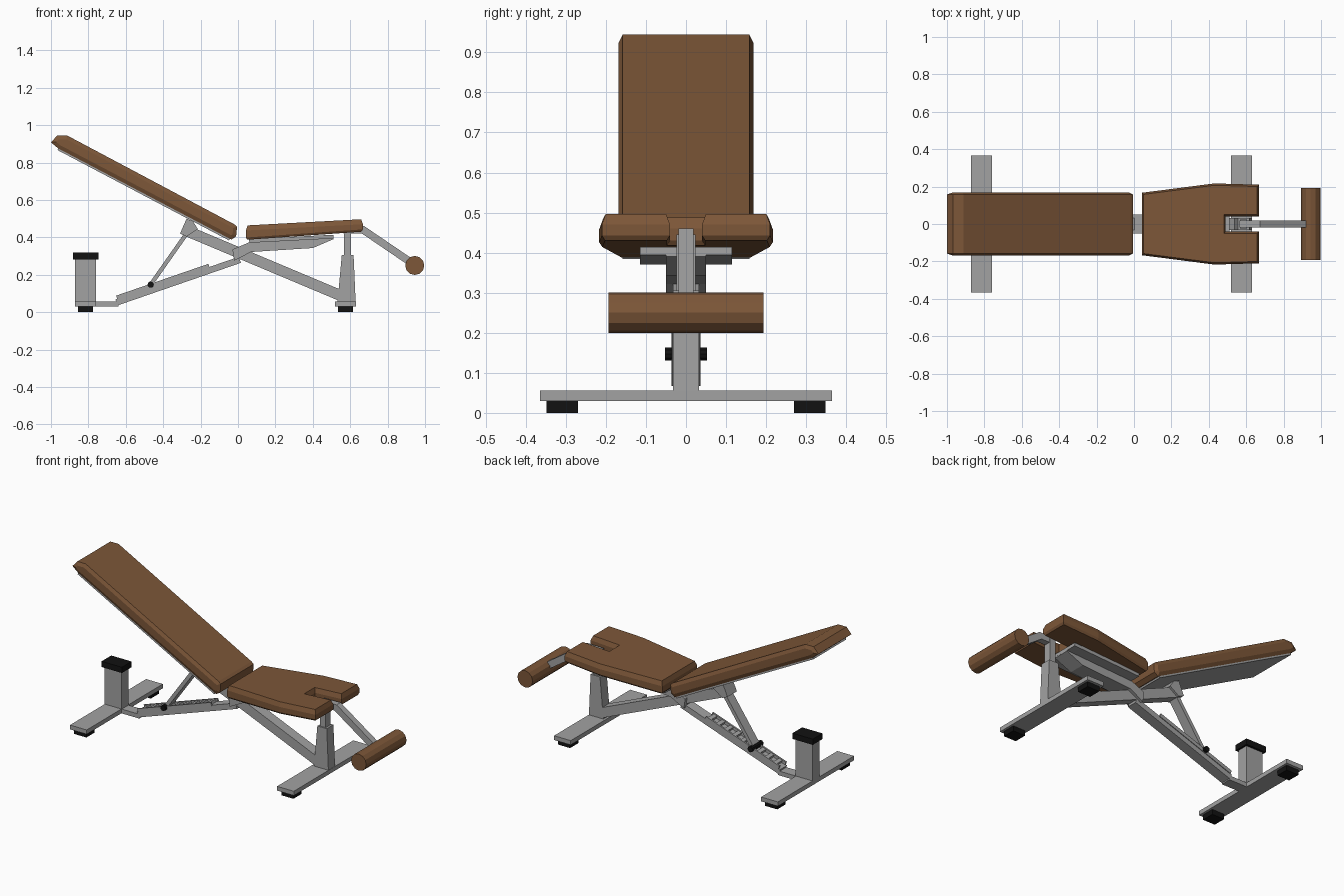
import bpy, bmesh, math
from mathutils import Vector

if "Cube" in bpy.data.objects:
    bpy.data.objects.remove(bpy.data.objects["Cube"])


def material(name, rgb):
    m = bpy.data.materials.new(name)
    m.diffuse_color = (*rgb, 1)
    m.use_nodes = True
    m.node_tree.nodes["Principled BSDF"].inputs["Base Color"].default_value = m.diffuse_color
    return m


BROWN = material("brown leather", (0.205, 0.095, 0.040))
GREY = material("grey steel", (0.36, 0.36, 0.36))
BLACK = material("black rubber", (0.006, 0.006, 0.006))


def inset(poly, d):
    """Move every edge of a counter-clockwise polygon inwards by d."""
    out = []
    n = len(poly)
    for i in range(n):
        a, b, c = (Vector(poly[(i + k) % n]) for k in (-1, 0, 1))
        e, f = (b - a).normalized(), (c - b).normalized()
        n1, n2 = Vector((-e.y, e.x)), Vector((-f.y, f.x))
        out.append(b + (n1 + n2) * d / (1 + n1.dot(n2)))
    return out


def loft(name, rings, mat):
    """Skin a stack of equally sized vertex rings and cap both ends."""
    bm = bmesh.new()
    vs = [[bm.verts.new(p) for p in r] for r in rings]
    n = len(vs[0])
    for a, b in zip(vs, vs[1:]):
        for i in range(n):
            j = (i + 1) % n
            bm.faces.new((a[i], a[j], b[j], b[i]))
    bm.faces.new(vs[0][::-1])
    bm.faces.new(vs[-1])
    bmesh.ops.recalc_face_normals(bm, faces=bm.faces)
    me = bpy.data.meshes.new(name)
    bm.to_mesh(me)
    bm.free()
    me.materials.append(mat)
    ob = bpy.data.objects.new(name, me)
    bpy.context.collection.objects.link(ob)
    return ob


def prism(name, pts, y0, y1, mat, chamfer=None):
    """Side profile (x, z) extruded from y0 to y1, optional (width, inset) chamfer."""
    steps = [(y0, 0), (y1, 0)]
    if chamfer:
        w, d = chamfer
        steps = [(y0, d), (y0 + w, 0), (y1 - w, 0), (y1, d)]
    return loft(name, [[(p[0], y, p[1]) for p in inset(pts, d)] for y, d in steps], mat)


def box(name, x0, x1, y0, y1, z0, z1, mat):
    return prism(name, [(x0, z0), (x1, z0), (x1, z1), (x0, z1)], y0, y1, mat)


def beam(name, a, b, t, half, mat, y=0):
    """Straight bar in the xz plane with thickness t."""
    a, b = Vector(a), Vector(b)
    d = (b - a).normalized()
    n = Vector((-d.y, d.x)) * t / 2
    return prism(name, [a - n, b - n, b + n, a + n], y - half, y + half, mat)


def rod(name, x, z, r, half, sides, mat):
    pts = [(x + r * math.cos(2 * math.pi * i / sides),
            z + r * math.sin(2 * math.pi * i / sides)) for i in range(sides)]
    return prism(name, pts, -half, half, mat)


# Backrest pad and its backing plate
prism("backrest_pad", [(-0.962, 0.876), (-0.035, 0.388), (-0.01, 0.405), (-0.005, 0.458),
                       (-0.02, 0.47), (-0.912, 0.944), (-0.967, 0.944), (-1.0, 0.908)],
      -0.168, 0.168, BROWN, (0.01, 0.02))
beam("backrest_plate", (-0.962, 0.873), (-0.045, 0.390), 0.014, 0.158, GREY)

# Seat pad: tapered outline with a notch at the front, tilted top and bottom
half = [(0.49, 0.04), (0.668, 0.04), (0.668, 0.21), (0.43, 0.217), (0.042, 0.167)]
outline = [(x, -y) for x, y in reversed(half)] + half


def seat_bottom(x):
    return 0.387 + (x - 0.043) * 0.07


def seat_top(x):
    return 0.464 + (x - 0.05) * 0.054


seat_rings = []
for d, base, dz in ((0.008, seat_bottom, 0), (0, seat_bottom, 0.012),
                    (0, seat_top, -0.027), (0.01, seat_top, 0)):
    seat_rings.append([(p[0], p[1], base(p[0]) + dz) for p in inset(outline, d)])
loft("seat_pad", seat_rings, BROWN)

# Seat support: flat plate with a box channel under it
beam("seat_plate", (0.06, 0.381), (0.51, 0.404), 0.02, 0.115, GREY)
prism("seat_channel", [(-0.02, 0.275), (0.07, 0.322), (0.40, 0.343), (0.51, 0.39),
                       (0.51, 0.402), (0.07, 0.378), (-0.03, 0.335)], -0.05, 0.05, GREY)

# Main crossing beams
beam("main_beam", (-0.275, 0.435), (0.57, 0.08), 0.058, 0.032, GREY)
prism("backrest_bracket", [(-0.31, 0.42), (-0.275, 0.405), (-0.215, 0.445), (-0.24, 0.485),
                           (-0.275, 0.50)], -0.045, 0.045, GREY)
beam("rear_beam", (-0.65, 0.052), (0.01, 0.28), 0.034, 0.032, GREY)
box("rear_beam_foot", -0.87, -0.64, -0.032, 0.032, 0.03, 0.056, GREY)

# Adjustment rack: two rails with rungs between them
r0, r1 = Vector((-0.648, 0.078)), Vector((-0.155, 0.248))
for s in (-1, 1):
    beam("rack_rail", r0, r1, 0.022, 0.005, GREY, s * 0.031)
for i in range(9):
    p = r0.lerp(r1, (i + 0.4) / 9)
    beam("rack_rung", p, p + (r1 - r0) * 0.045, 0.018, 0.028, GREY)

# Backrest strut with its locking pin
beam("strut", (-0.268, 0.43), (-0.467, 0.147), 0.022, 0.03, GREY)
rod("strut_pin", -0.467, 0.147, 0.017, 0.053, 10, BLACK)

# Base bars with rubber feet
for end, x0, x1 in (("rear", -0.872, -0.76), ("front", 0.518, 0.63)):
    box(end + "_base", x0, x1, -0.365, 0.365, 0.03, 0.056, GREY)
    for s in (-1, 1):
        box(end + "_foot", x0 + 0.016, x1 - 0.014, s * 0.309 - 0.039, s * 0.309 + 0.039,
            0, 0.03, BLACK)

# Rear rest post
box("rear_post", -0.872, -0.758, -0.032, 0.032, 0.05, 0.285, GREY)
box("rear_post_cap", -0.883, -0.747, -0.046, 0.046, 0.283, 0.318, BLACK)

# Front upright with telescoping inner post
prism("front_upright", [(0.53, 0.032), (0.63, 0.032), (0.618, 0.305), (0.555, 0.305)],
      -0.032, 0.032, GREY)
box("inner_post", 0.567, 0.605, -0.024, 0.024, 0.29, 0.445, GREY)

# Leg holder arm and roller
prism("leg_arm", [(0.565, 0.422), (0.66, 0.422), (0.935, 0.235), (0.955, 0.27),
                  (0.675, 0.46), (0.565, 0.458)], -0.019, 0.019, GREY)
rod("leg_roller", 0.945, 0.25, 0.051, 0.193, 12, BROWN)
